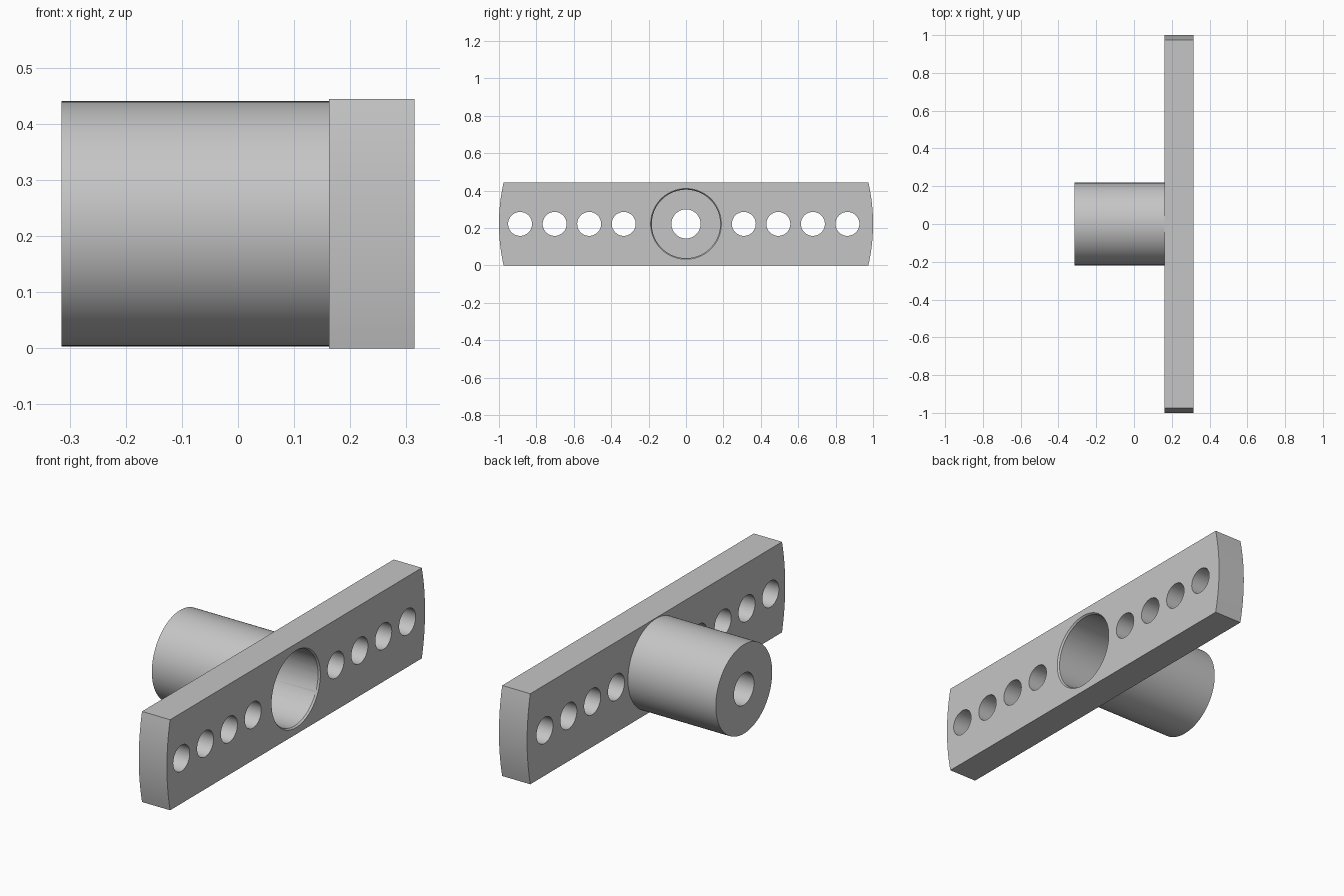
import bpy, bmesh, math
from mathutils import Matrix

cube = bpy.data.objects.get("Cube")
if cube:
    bpy.data.objects.remove(cube, do_unlink=True)

MID_Z = 0.222          # height of the hub axis
BACK, FACE, HUB_END = 0.162, 0.3145, -0.3145

grey = bpy.data.materials.new("plain grey")
grey.use_nodes = True
colour = (0.56, 0.56, 0.56, 1)
grey.diffuse_color = colour
grey.node_tree.nodes["Principled BSDF"].inputs["Base Color"].default_value = colour


def finish(bm, name):
    bmesh.ops.recalc_face_normals(bm, faces=bm.faces)
    mesh = bpy.data.meshes.new(name)
    bm.to_mesh(mesh)
    bm.free()
    mesh.materials.append(grey)
    obj = bpy.data.objects.new(name, mesh)
    bpy.context.collection.objects.link(obj)
    return obj


def rod(name, x0, x1, r0, r1=None, y=0, sides=64):
    """Round solid lying along x, optionally tapered."""
    bm = bmesh.new()
    place = Matrix.Translation(((x0 + x1) / 2, y, MID_Z)) @ Matrix.Rotation(math.pi / 2, 4, "Y")
    bmesh.ops.create_cone(bm, cap_ends=True, segments=sides, radius1=r0,
                          radius2=r0 if r1 is None else r1, depth=x1 - x0, matrix=place)
    return finish(bm, name)


def combine(target, tool, operation):
    mod = target.modifiers.new(operation.lower(), "BOOLEAN")
    mod.operation, mod.object, mod.solver = operation, tool, "EXACT"
    bpy.context.view_layer.objects.active = target
    bpy.ops.object.modifier_apply(modifier=mod.name)
    bpy.data.objects.remove(tool, do_unlink=True)


# Crossbar: a strip cut from a unit disc, so both ends are arcs
bm = bmesh.new()
half = math.asin(MID_Z)
arc = [half * (i / 8 - 1) for i in range(17)]
outline = [(math.cos(a), math.sin(a)) for a in arc]
outline += [(-y, -z) for y, z in outline]
face = bm.faces.new([bm.verts.new((BACK, y, z + MID_Z)) for y, z in outline])
grown = bmesh.ops.extrude_face_region(bm, geom=[face])["geom"]
bmesh.ops.translate(bm, vec=(FACE - BACK, 0, 0),
                    verts=[v for v in grown if isinstance(v, bmesh.types.BMVert)])
arm = finish(bm, "crossbar_with_hub")

# Hub tube joined to the back of the bar
combine(arm, rod("hub", HUB_END, BACK + 0.05, 0.2185, sides=96), "UNION")

# Wide bore with a slight lip, then the shaft hole through the end wall
combine(arm, rod("bore", -0.15, FACE + 0.1, 0.183, sides=96), "DIFFERENCE")
combine(arm, rod("lip", FACE - 0.01, FACE + 0.01, 0.182, 0.196, sides=96), "DIFFERENCE")
combine(arm, rod("shaft_hole", HUB_END - 0.1, 0.1, 0.078), "DIFFERENCE")

# Rows of four holes in each arm; the rows start at different distances
for side, start in ((1, 0.309), (-1, 0.333)):
    for i in range(4):
        hole = rod("arm_hole", BACK - 0.1, FACE + 0.1, 0.064,
                   y=side * (start + i * 0.1847), sides=48)
        combine(arm, hole, "DIFFERENCE")

bpy.ops.object.select_all(action="DESELECT")
arm.select_set(True)
bpy.context.view_layer.objects.active = arm
bpy.ops.object.shade_smooth_by_angle(angle=math.radians(30))
